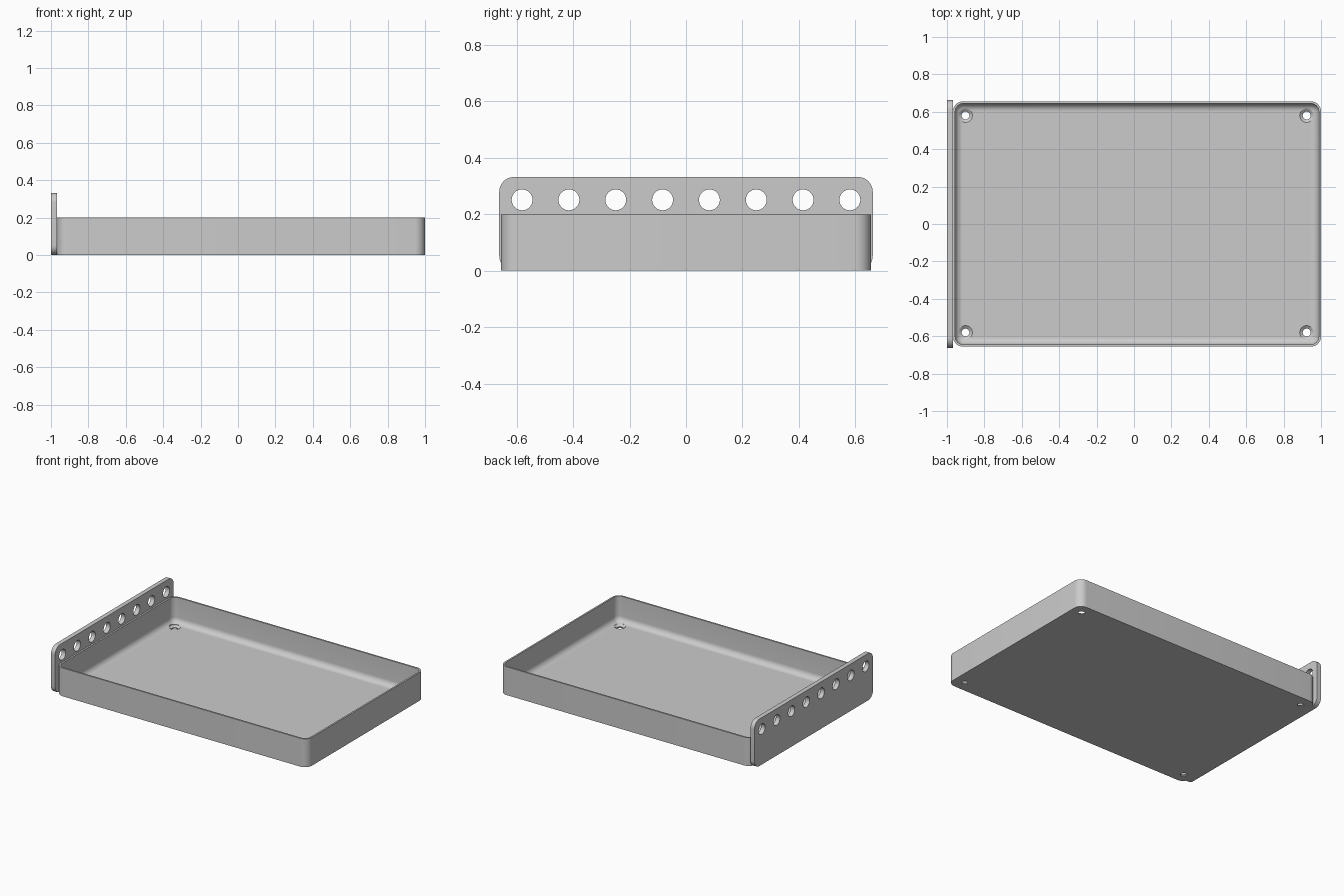
import bpy
import bmesh
from math import sin, cos, pi, radians
from mathutils import Matrix

if "Cube" in bpy.data.objects:
    bpy.data.objects.remove(bpy.data.objects["Cube"])

grey = bpy.data.materials.new("plain grey")
grey.use_nodes = True
colour = (0.6, 0.6, 0.6, 1)
grey.diffuse_color = colour
grey.node_tree.nodes["Principled BSDF"].inputs["Base Color"].default_value = colour


def rounded_rect(w, h, r, steps=10):
    """Counter-clockwise outline with half sizes w, h and corner radius r."""
    pts = []
    for k, (sx, sy) in enumerate([(1, 1), (-1, 1), (-1, -1), (1, -1)]):
        for i in range(steps + 1):
            a = (k + i / steps) * pi / 2
            pts.append((sx * (w - r) + r * cos(a), sy * (h - r) + r * sin(a)))
    return pts


def loft(name, rings):
    """Closed solid through a list of (outline, height) rings."""
    bm = bmesh.new()
    loops = [[bm.verts.new((x, y, z)) for x, y in pts] for pts, z in rings]
    for a, b in zip(loops, loops[1:]):
        n = len(a)
        for i in range(n):
            j = (i + 1) % n
            bm.faces.new((a[i], a[j], b[j], b[i]))
    bm.faces.new(loops[0][::-1])
    bm.faces.new(loops[-1])
    bmesh.ops.recalc_face_normals(bm, faces=bm.faces)
    mesh = bpy.data.meshes.new(name)
    bm.to_mesh(mesh)
    bm.free()
    obj = bpy.data.objects.new(name, mesh)
    bpy.context.collection.objects.link(obj)
    mesh.materials.append(grey)
    return obj


def circle(r, n=32):
    return [(r * cos(2 * pi * i / n), r * sin(2 * pi * i / n)) for i in range(n)]


def select(obj):
    bpy.ops.object.select_all(action="DESELECT")
    obj.select_set(True)
    bpy.context.view_layer.objects.active = obj


def drill(obj, cutters):
    """Cut each helper out of the part, then remove the helper."""
    for cutter in cutters:
        cutter.hide_render = True
        mod = obj.modifiers.new("hole", "BOOLEAN")
        mod.operation = "DIFFERENCE"
        mod.solver = "EXACT"
        mod.object = cutter
        select(obj)
        bpy.ops.object.modifier_apply(modifier=mod.name)
        bpy.data.objects.remove(cutter)
    select(obj)
    bpy.ops.object.shade_smooth_by_angle(angle=radians(30))


# Tray: outer wall, thin rim, inner wall, and a fillet down to the floor
half_x, half_y, height, corner = 0.984, 0.656, 0.2, 0.055
wall, floor, fillet = 0.012, 0.02, 0.04


def tray_ring(inset, z):
    r = max(corner - inset, 0.004)
    return rounded_rect(half_x - inset, half_y - inset, r), z


rings = [tray_ring(0, 0), tray_ring(0, height), tray_ring(wall, height)]
for i in range(9):
    a = i / 8 * pi / 2
    rings.append(tray_ring(wall + fillet * (1 - cos(a)), floor + fillet * (1 - sin(a))))
tray = loft("tray", rings)
tray.data.transform(Matrix.Translation((0.016, 0, 0)))

# Countersunk screw holes in the four floor corners
screw_holes = []
for sx in (-1, 1):
    for sy in (-1, 1):
        cutter = loft("screw_hole_cutter", [
            (circle(0.021), -0.02), (circle(0.021), 0.008),
            (circle(0.037), floor), (circle(0.037), floor + 0.02)])
        cutter.data.transform(Matrix.Translation((0.011 + sx * 0.912, sy * 0.58, 0)))
        screw_holes.append(cutter)
drill(tray, screw_holes)

# Upright end plate, outline drawn flat then stood up facing x
plate_top, thick = 0.332, 0.032
outline = rounded_rect(0.662, plate_top / 2, 0.052)
plate = loft("end_plate", [(outline, 0), (outline, thick)])
stand = Matrix(((0, 0, 1, -1), (1, 0, 0, 0), (0, 1, 0, plate_top / 2), (0, 0, 0, 1)))
plate.data.transform(stand)

# Row of eight round holes along the plate
plate_holes = []
for i in range(8):
    cutter = loft("plate_hole_cutter", [(circle(0.037), -0.02), (circle(0.037), thick + 0.02)])
    cutter.data.transform(stand @ Matrix.Translation(((i - 3.5) * 0.166, 0.085, 0)))
    plate_holes.append(cutter)
drill(plate, plate_holes)
